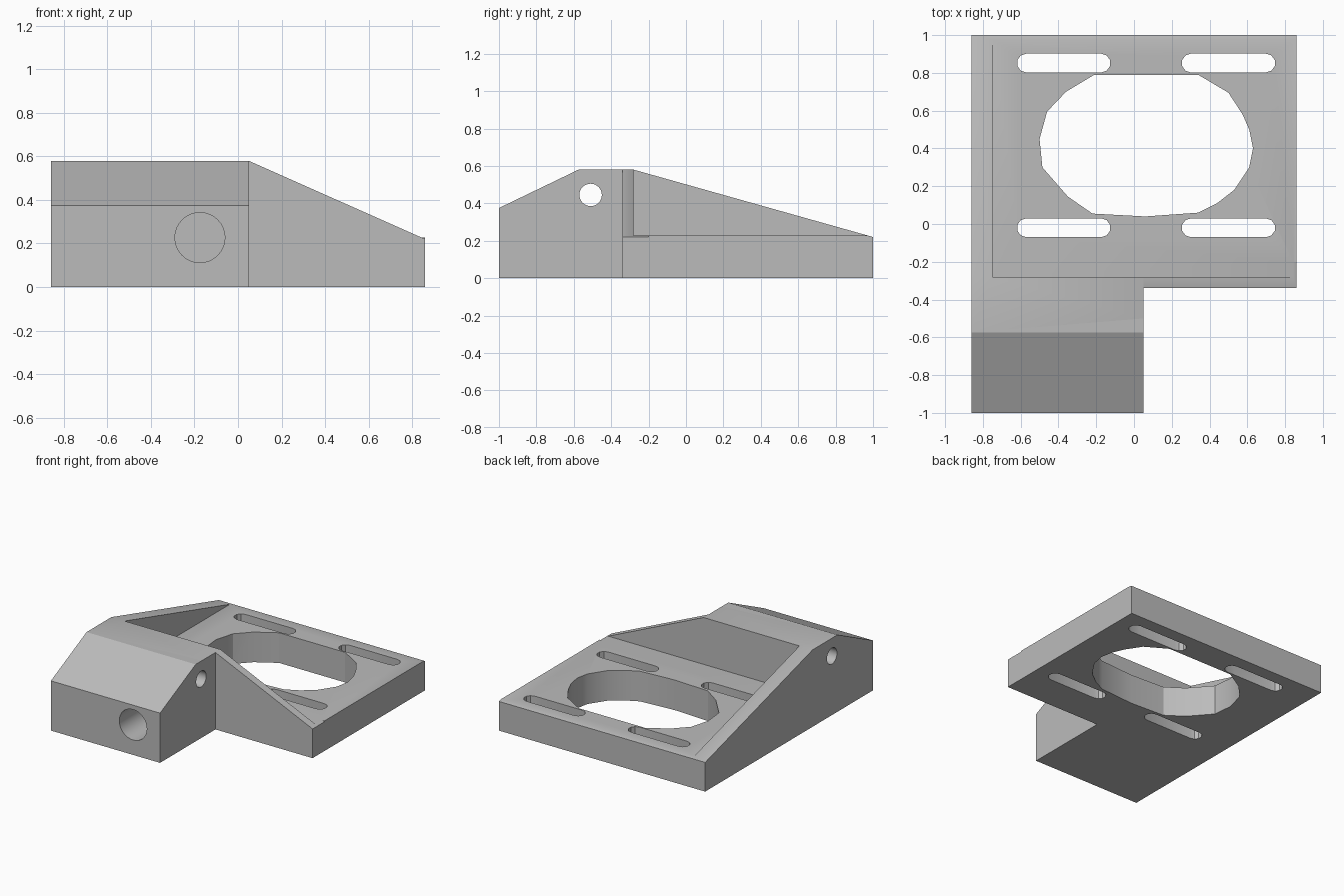
import bpy, bmesh, math
from mathutils import Vector

cube = bpy.data.objects.get("Cube")
if cube:
    bpy.data.objects.remove(cube, do_unlink=True)

grey = bpy.data.materials.new("plain grey")
grey.use_nodes = True
colour = (0.5, 0.5, 0.5, 1)
grey.diffuse_color = colour
grey.node_tree.nodes["Principled BSDF"].inputs["Base Color"].default_value = colour


def prism(name, outline, axis, low, high):
    """Extrude a 2D outline along the axis x, y or z."""
    place = {"x": lambda a, b, d: (d, a, b),
             "y": lambda a, b, d: (a, d, b),
             "z": lambda a, b, d: (a, b, d)}[axis]
    bm = bmesh.new()
    face = bm.faces.new([bm.verts.new(place(a, b, low)) for a, b in outline])
    moved = bmesh.ops.extrude_face_region(bm, geom=[face])["geom"]
    verts = [v for v in moved if isinstance(v, bmesh.types.BMVert)]
    bmesh.ops.translate(bm, verts=verts, vec=Vector(place(0, 0, high - low)))
    bmesh.ops.recalc_face_normals(bm, faces=bm.faces)
    mesh = bpy.data.meshes.new(name)
    bm.to_mesh(mesh)
    bm.free()
    mesh.materials.append(grey)
    obj = bpy.data.objects.new(name, mesh)
    bpy.context.collection.objects.link(obj)
    return obj


def rectangle(left, right, bottom, top):
    return [(left, bottom), (right, bottom), (right, top), (left, top)]


def slot(x, y, half, radius, steps):
    """Outline with two straight sides and rounded ends (half=0 gives a circle)."""
    points = []
    for side in (1, -1):
        for i in range(steps + (1 if half else 0)):
            a = math.pi * (i / steps - 0.5)
            points.append((x + side * (half + radius * math.cos(a)),
                           y + side * radius * math.sin(a)))
    return points


# Solid side profile, carved down to the bracket
side = [(-1, 0), (-1, 0.375), (-0.575, 0.58), (-0.28, 0.58), (1, 0.22), (1, 0)]
body = prism("mounting_bracket", side, "x", -0.86, 0.86)

# Large faceted opening
opening = [(-0.21, 0.79), (0.34, 0.79), (0.5, 0.695), (0.575, 0.58), (0.61, 0.5),
           (0.63, 0.4), (0.61, 0.3), (0.53, 0.18), (0.44, 0.11), (0.34, 0.06),
           (0.06, 0.04), (-0.22, 0.055), (-0.35, 0.145), (-0.485, 0.3),
           (-0.5, 0.45), (-0.46, 0.595), (-0.36, 0.7)]

cutters = [
    # Pocket above the plate
    prism("pocket", rectangle(-0.75, 1.2, -0.28, 1.2), "z", 0.227, 1),
    # Missing front corner
    prism("corner", rectangle(0.05, 1.2, -1.2, -0.34), "z", -0.2, 1),
    # Sloping top of the front wall
    prism("slope", [(0, 0.602), (0.95, 0.18), (0.95, 0.8), (0, 0.8)], "y", -0.5, -0.2),
    prism("opening", opening, "z", -0.2, 0.8),
    # Cross hole and blind front bore
    prism("cross_hole", slot(-0.51, 0.445, 0, 0.06, 16), "x", -1, 0.3),
    prism("front_bore", slot(-0.175, 0.227, 0, 0.115, 16), "y", -1.2, -0.4),
]
# Four adjustment slots
for x in (-0.372, 0.5):
    for y in (-0.02, 0.852):
        cutters.append(prism("slot", slot(x, y, 0.198, 0.05, 5), "z", -0.2, 0.8))

bpy.ops.object.select_all(action="DESELECT")
bpy.context.view_layer.objects.active = body
body.select_set(True)
for cutter in cutters:
    cutter.hide_render = True
    mod = body.modifiers.new(cutter.name, "BOOLEAN")
    mod.operation = "DIFFERENCE"
    mod.solver = "EXACT"
    mod.object = cutter
    bpy.ops.object.modifier_apply(modifier=mod.name)
    bpy.data.objects.remove(cutter, do_unlink=True)

bpy.ops.object.shade_smooth_by_angle(angle=math.radians(24))
